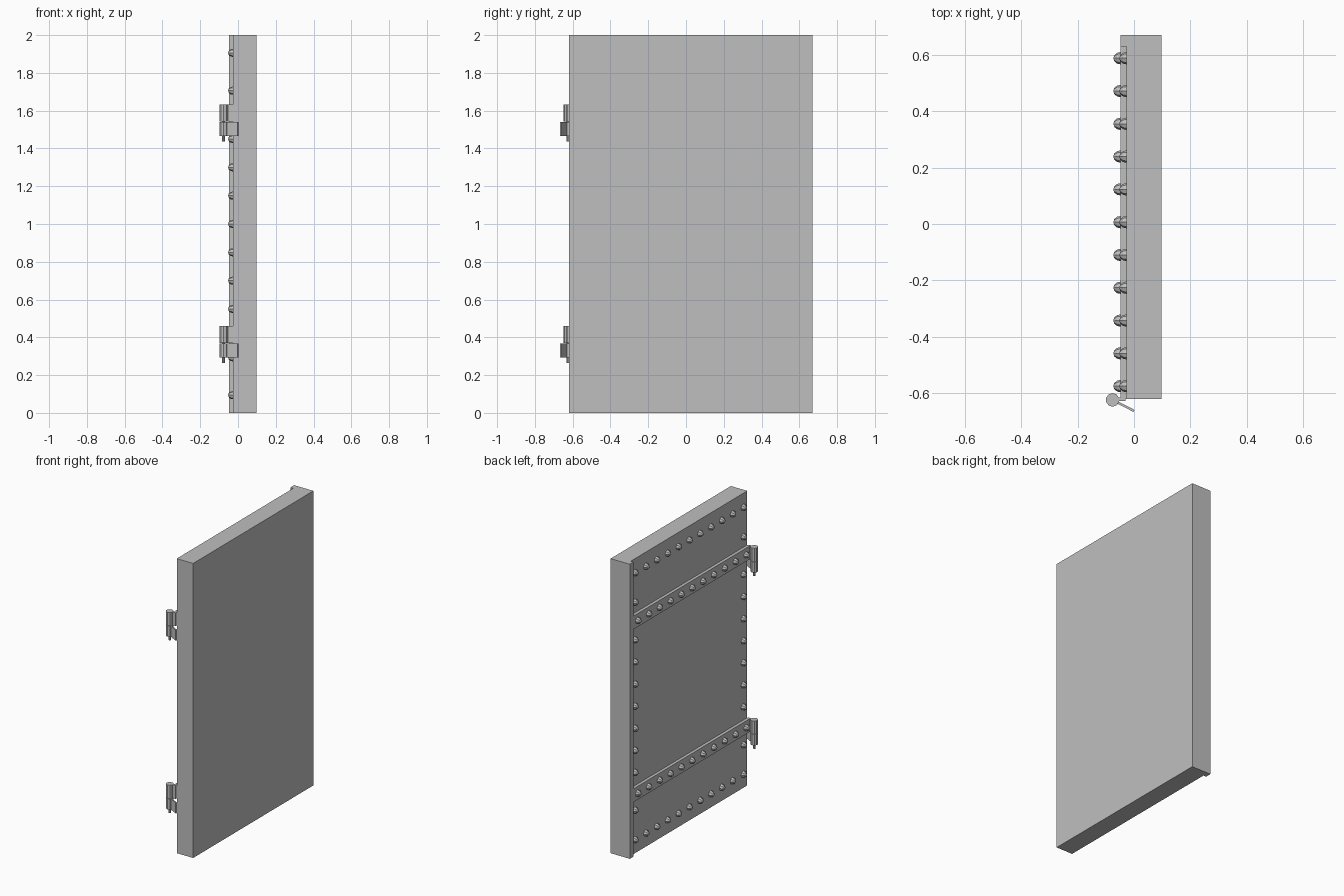
import bpy
import bmesh
from math import atan2, hypot, radians
from mathutils import Matrix, Vector

cube = bpy.data.objects.get("Cube")
if cube:
    bpy.data.objects.remove(cube, do_unlink=True)

# One plain grey for everything
grey = bpy.data.materials.new("plain_grey")
grey.use_nodes = True
colour = (0.52, 0.52, 0.52, 1)
grey.diffuse_color = colour
grey.node_tree.nodes["Principled BSDF"].inputs["Base Color"].default_value = colour


def finish(name, bm):
    mesh = bpy.data.meshes.new(name)
    bm.to_mesh(mesh)
    bm.free()
    mesh.materials.append(grey)
    obj = bpy.data.objects.new(name, mesh)
    bpy.context.collection.objects.link(obj)
    return obj


def box(name, low, high):
    low, high = Vector(low), Vector(high)
    bm = bmesh.new()
    size = Matrix.Diagonal((*(high - low), 1))
    bmesh.ops.create_cube(bm, size=1, matrix=Matrix.Translation((low + high) / 2) @ size)
    return finish(name, bm)


def cylinder(name, x, y, bottom, top, radius, sides):
    bm = bmesh.new()
    bmesh.ops.create_cone(bm, cap_ends=True, segments=sides, radius1=radius, radius2=radius,
                          depth=top - bottom,
                          matrix=Matrix.Translation((x, y, (bottom + top) / 2)))
    return finish(name, bm)


FACE, RAISED = -0.026, -0.047
FRONT, BACK, STOP = -0.62, 0.67, 0.63

# Slab and the full-height stop along its free edge
box("door_slab", (FACE, FRONT, 0), (0.097, BACK, 2))
box("edge_stop", (RAISED, STOP, 0), (FACE, BACK, 2))

# Low-poly rivet dome shared by every rivet
bm = bmesh.new()
bmesh.ops.create_uvsphere(bm, u_segments=8, v_segments=6, radius=0.022,
                          matrix=Matrix.Rotation(radians(-90), 4, "Y"))
bmesh.ops.bisect_plane(bm, geom=bm.verts[:] + bm.edges[:] + bm.faces[:],
                       plane_co=(0, 0, 0), plane_no=(1, 0, 0), clear_outer=True)
bmesh.ops.scale(bm, vec=(1.2, 1, 1), verts=bm.verts)
first_rivet = finish("rivet", bm)
dome = first_rivet.data
bpy.data.objects.remove(first_rivet)


def rivet(name, x, y, z):
    obj = bpy.data.objects.new(name, dome)
    obj.location = (x, y, z)
    bpy.context.collection.objects.link(obj)


# Rivet rows and side columns
row = [0.588 - 0.1163 * i for i in range(11)]
for z in (0.094, 1.906):
    for y in row:
        rivet("border_rivet", FACE, y, z)
for z in [0.294, 1.706] + [0.55 + 0.15 * i for i in range(7)]:
    for y in (row[0], row[-1]):
        rivet("side_rivet", FACE, y, z)

# Straps with rivets and hinges
PIN_X, PIN_Y = -0.076, -0.624
for label, z in (("lower", 0.415), ("upper", 1.588)):
    low, high = z - 0.045, z + 0.045
    box(label + "_strap", (RAISED, FRONT, low), (FACE, STOP, high))
    for y in row:
        rivet(label + "_strap_rivet", RAISED, y, z)
    box(label + "_strap_tongue", (-0.065, -0.627, low), (-0.03, -0.615, high))
    cylinder(label + "_hinge_knuckle", PIN_X, PIN_Y, low, high, 0.024, 10)
    cylinder(label + "_hinge_socket", PIN_X, PIN_Y, z - 0.121, low - 0.003, 0.024, 10)
    cylinder(label + "_hinge_pin", PIN_X, PIN_Y, z - 0.152, high - 0.01, 0.008, 8)
    # Angled leaf swinging away from the socket
    dx, dy = -PIN_X, -0.663 - PIN_Y
    leaf = box(label + "_hinge_leaf", (0.015, -0.004, z - 0.121), (hypot(dx, dy), 0.004, low - 0.003))
    leaf.location = (PIN_X, PIN_Y, 0)
    leaf.rotation_euler.z = atan2(dy, dx)
